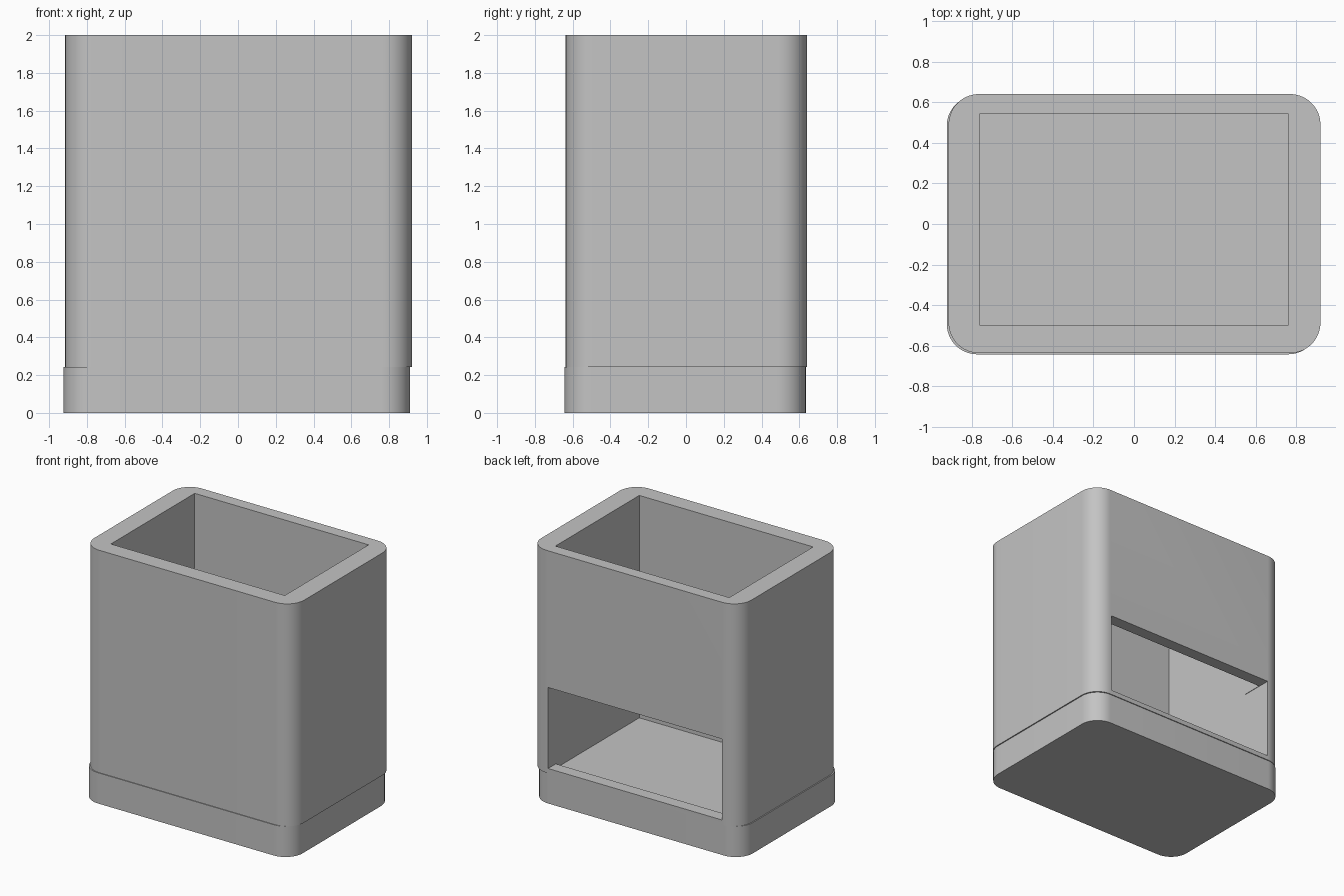
import bpy
import bmesh
from math import cos, sin, pi, radians

old = bpy.data.objects.get("Cube")
if old:
    bpy.data.objects.remove(old, do_unlink=True)

grey = bpy.data.materials.new("plain_grey")
grey.use_nodes = True
GREY = (0.55, 0.55, 0.55, 1.0)
grey.diffuse_color = GREY
grey.node_tree.nodes["Principled BSDF"].inputs["Base Color"].default_value = GREY


def rounded_outline(x0, x1, y0, y1, radius, steps=16):
    """Corner arcs, counter-clockwise; a zero radius gives a plain rectangle."""
    if radius == 0:
        return [(x0, y0), (x1, y0), (x1, y1), (x0, y1)]
    centres = [(x1 - radius, y1 - radius), (x0 + radius, y1 - radius),
               (x0 + radius, y0 + radius), (x1 - radius, y0 + radius)]
    points = []
    for quarter, (cx, cy) in enumerate(centres):
        for i in range(steps + 1):
            a = (quarter + i / steps) * pi / 2
            points.append((cx + radius * cos(a), cy + radius * sin(a)))
    return points


def block(name, x, y, z, radius=0):
    """Upright prism between the given x, y and z limits."""
    bm = bmesh.new()
    floor = bm.faces.new([bm.verts.new((px, py, z[0]))
                          for px, py in rounded_outline(*x, *y, radius)])
    top = bmesh.ops.extrude_face_region(bm, geom=[floor])["geom"]
    bmesh.ops.translate(bm, vec=(0, 0, z[1] - z[0]),
                        verts=[v for v in top if isinstance(v, bmesh.types.BMVert)])
    bmesh.ops.recalc_face_normals(bm, faces=bm.faces)
    mesh = bpy.data.meshes.new(name)
    bm.to_mesh(mesh)
    bm.free()
    mesh.materials.append(grey)
    obj = bpy.data.objects.new(name, mesh)
    bpy.context.collection.objects.link(obj)
    return obj


def select_only(obj):
    bpy.ops.object.select_all(action="DESELECT")
    obj.select_set(True)
    bpy.context.view_layer.objects.active = obj


def cut(target, cutter):
    """Subtract the cutter from the target and discard it."""
    cutter.hide_render = True
    mod = target.modifiers.new("cut", "BOOLEAN")
    mod.operation = "DIFFERENCE"
    mod.solver = "EXACT"
    mod.object = cutter
    select_only(target)
    bpy.ops.object.modifier_apply(modifier=mod.name)
    bpy.data.objects.remove(cutter, do_unlink=True)


# Solid base, its top forming the floor of the cavity
base = block("base", (-0.924, 0.911), (-0.643, 0.634), (0, 0.243), 0.15)

# Tall shell, sitting a hair off-centre on the base
shell = block("shell", (-0.915, 0.92), (-0.637, 0.641), (0.243, 2), 0.15)

# Open cavity from top to bottom of the shell
cut(shell, block("cavity_cutter", (-0.76, 0.76), (-0.502, 0.545), (0.1, 2.1)))

# Wide access opening low in the back wall
cut(shell, block("opening_cutter", (-0.764, 0.757), (0.386, 0.8), (0.28, 0.92)))

for part in (base, shell):
    select_only(part)
    bpy.ops.object.shade_smooth_by_angle(angle=radians(30))
